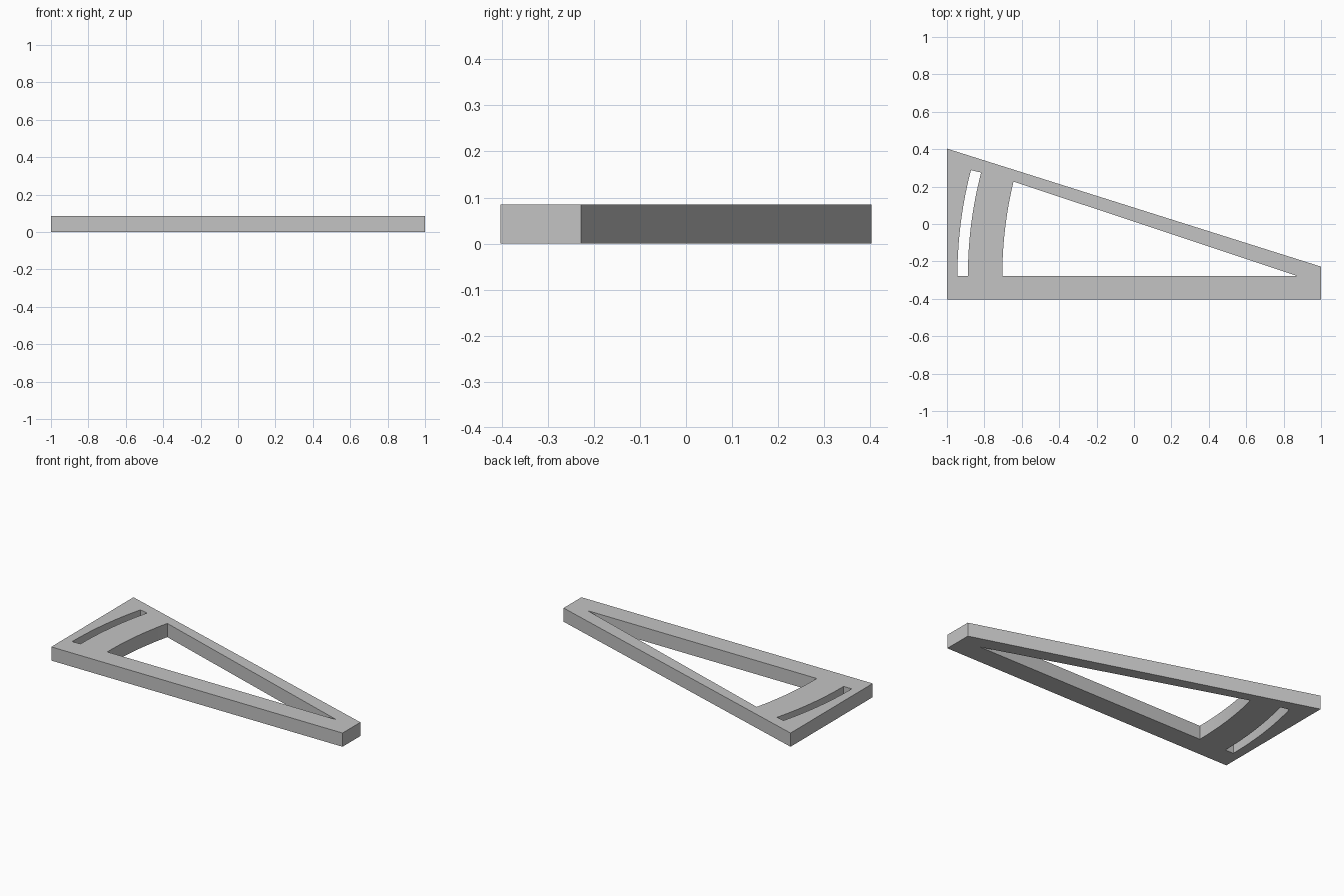
import bpy, bmesh, math

if "Cube" in bpy.data.objects:
    bpy.data.objects.remove(bpy.data.objects["Cube"])

HEIGHT = 0.085
FLOOR_Y = -0.277      # shared lower edge of both openings
PIVOT_X = 1.30        # arcs are centred on (PIVOT_X, FLOOR_Y)


def arc(x_start, y_end, radius, steps=20):
    """Arc rising from (x_start, FLOOR_Y) to y_end, upright at the bottom."""
    end = math.asin((y_end - FLOOR_Y) / radius)
    return [(x_start + radius * (1 - math.cos(end * i / steps)),
             FLOOR_Y + radius * math.sin(end * i / steps))
            for i in range(steps + 1)]


# Outer wedge outline
outline = [(-1, -0.403), (1, -0.403), (1, -0.228), (-1, 0.403)]

# Large triangular opening with a curved left side
opening = arc(-0.704, 0.227, PIVOT_X + 0.85) + [(0.87, FLOOR_Y)]

# Narrow curved slot
slot = (arc(-0.944, 0.288, PIVOT_X + 0.944)
        + arc(-0.888, 0.275, PIVOT_X + 0.888)[::-1])

# Fill the outline around the openings, then extrude into a plate
bm = bmesh.new()
edges = []
for loop in (outline, opening, slot):
    verts = [bm.verts.new((x, y, 0)) for x, y in loop]
    edges += [bm.edges.new((v, verts[i - 1])) for i, v in enumerate(verts)]
bmesh.ops.triangle_fill(bm, use_beauty=True, use_dissolve=False,
                        edges=edges, normal=(0, 0, 1))
extruded = bmesh.ops.extrude_face_region(bm, geom=bm.faces[:], use_keep_orig=True)
top = [g for g in extruded["geom"] if isinstance(g, bmesh.types.BMVert)]
bmesh.ops.translate(bm, verts=top, vec=(0, 0, HEIGHT))
bmesh.ops.recalc_face_normals(bm, faces=bm.faces[:])

mesh = bpy.data.meshes.new("wedge_plate")
bm.to_mesh(mesh)
bm.free()
plate = bpy.data.objects.new("wedge_plate", mesh)
bpy.context.collection.objects.link(plate)

# Plain grey colour
grey = bpy.data.materials.new("grey")
grey.diffuse_color = (0.55, 0.55, 0.55, 1)
grey.use_nodes = True
grey.node_tree.nodes["Principled BSDF"].inputs["Base Color"].default_value = grey.diffuse_color
mesh.materials.append(grey)

# Smooth arcs, sharp edges
bpy.context.view_layer.objects.active = plate
plate.select_set(True)
bpy.ops.object.shade_smooth_by_angle(angle=math.radians(30))
